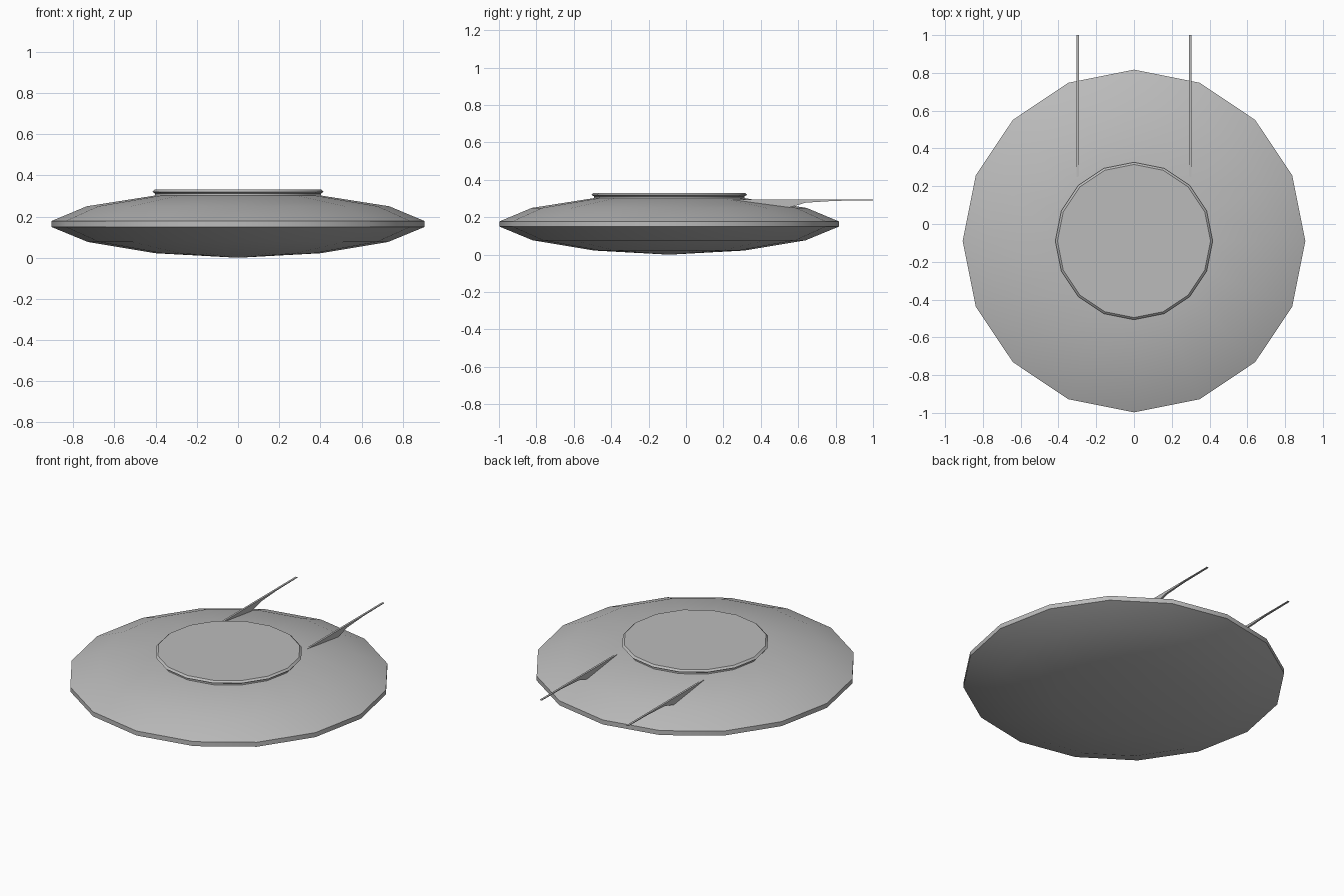
import bpy, bmesh, math

cube = bpy.data.objects.get("Cube")
if cube:
    bpy.data.objects.remove(cube, do_unlink=True)

SIDES = 16
CENTRE_Y = -0.09

grey = bpy.data.materials.new("hull_grey")
grey.use_nodes = True
colour = (0.5, 0.5, 0.5, 1)
grey.diffuse_color = colour
grey.node_tree.nodes["Principled BSDF"].inputs["Base Color"].default_value = colour


def finish(name, bm, smooth=False):
    """Turn a bmesh into a coloured object."""
    bmesh.ops.recalc_face_normals(bm, faces=bm.faces)
    mesh = bpy.data.meshes.new(name)
    bm.to_mesh(mesh)
    bm.free()
    mesh.materials.append(grey)
    obj = bpy.data.objects.new(name, mesh)
    bpy.context.collection.objects.link(obj)
    if smooth:
        bpy.ops.object.select_all(action='DESELECT')
        obj.select_set(True)
        bpy.context.view_layer.objects.active = obj
        bpy.ops.object.shade_smooth_by_angle(angle=math.radians(30))
    return obj


def lathe(name, profile):
    """Spin a (radius, z) profile around the saucer centre."""
    bm = bmesh.new()
    verts = [bm.verts.new((r, 0, z)) for r, z in profile]
    edges = [bm.edges.new(pair) for pair in zip(verts, verts[1:])]
    bmesh.ops.spin(bm, geom=verts + edges, cent=(0, 0, 0), axis=(0, 0, 1),
                   angle=2 * math.pi, steps=SIDES, use_duplicate=False)
    bmesh.ops.remove_doubles(bm, verts=bm.verts, dist=0.0005)
    obj = finish(name, bm, smooth=True)
    obj.location.y = CENTRE_Y
    return obj


# Saucer hull with a shallow belly and a narrow vertical rim
lathe("saucer_hull", [
    (0, 0), (0.40, 0.022), (0.73, 0.077), (0.907, 0.15),
    (0.907, 0.178), (0.735, 0.25), (0.405, 0.302), (0, 0.302)])

# Raised round deck with a slight overhanging lip
lathe("top_deck", [
    (0, 0.30), (0.402, 0.30), (0.402, 0.312), (0.417, 0.32),
    (0.405, 0.331), (0, 0.331)])

# Thin rear booms, each with a fin reaching down to the hull
BOOM = [(0.25, 0.294), (0.55, 0.252), (0.64, 0.278), (0.80, 0.288),
        (1.0, 0.290), (1.0, 0.294)]
HALF_WIDTH = 0.006
for side, x in (("left", 0.298), ("right", -0.298)):
    bm = bmesh.new()
    face = bm.faces.new([bm.verts.new((x - HALF_WIDTH, y, z)) for y, z in BOOM])
    ext = bmesh.ops.extrude_face_region(bm, geom=[face], use_keep_orig=True)
    moved = [v for v in ext["geom"] if isinstance(v, bmesh.types.BMVert)]
    bmesh.ops.translate(bm, verts=moved, vec=(2 * HALF_WIDTH, 0, 0))
    finish(side + "_rear_boom", bm)
